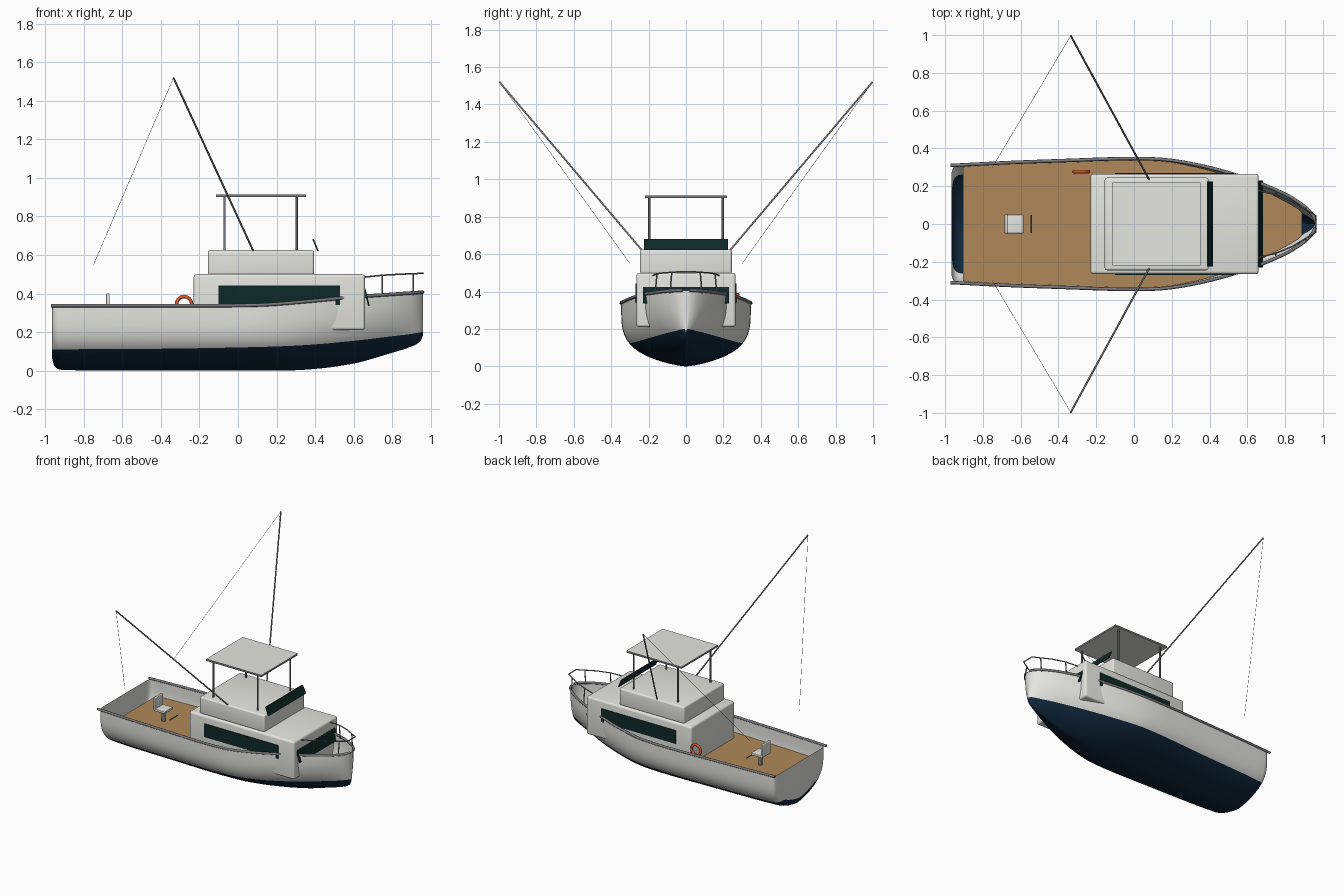
import bpy, bmesh, math
from mathutils import Vector

if "Cube" in bpy.data.objects:
    bpy.data.objects.remove(bpy.data.objects["Cube"], do_unlink=True)


def material(name, rgb):
    m = bpy.data.materials.new(name)
    m.use_nodes = True
    m.diffuse_color = (*rgb, 1)
    m.node_tree.nodes["Principled BSDF"].inputs["Base Color"].default_value = (*rgb, 1)
    return m


WHITE = material("white_paint", (0.78, 0.78, 0.75))
NAVY = material("navy_antifouling", (0.005, 0.02, 0.045))
WOOD = material("deck_wood", (0.43, 0.25, 0.1))
STEEL = material("grey_steel", (0.2, 0.2, 0.21))
GLASS = material("dark_glass", (0.004, 0.022, 0.02))
ORANGE = material("ring_orange", (0.75, 0.1, 0.02))


def finish(name, bm, mats, smooth=True):
    me = bpy.data.meshes.new(name)
    bmesh.ops.recalc_face_normals(bm, faces=bm.faces)
    bm.to_mesh(me)
    bm.free()
    for m in mats:
        me.materials.append(m)
    if smooth:
        me.shade_smooth()
        me.set_sharp_from_angle(angle=math.radians(40))
    ob = bpy.data.objects.new(name, me)
    bpy.context.collection.objects.link(ob)
    return ob


def box(name, lo, hi, mat, bevel=0.0, lean=0.0):
    """Box between two corners; lean shifts the top along x."""
    bm = bmesh.new()
    bmesh.ops.create_cube(bm, size=1)
    for v in bm.verts:
        top = v.co.z > 0
        v.co = [l + (c + 0.5) * (h - l) for l, h, c in zip(lo, hi, v.co)]
        v.co.x += lean if top else 0
    if bevel:
        bmesh.ops.bevel(bm, geom=bm.edges[:], offset=bevel, segments=4,
                        profile=0.5, affect='EDGES')
    return finish(name, bm, [mat], bool(bevel))


def tube(name, points, radius, mat=STEEL):
    cu = bpy.data.curves.new(name, 'CURVE')
    cu.dimensions = '3D'
    cu.bevel_depth = radius
    cu.bevel_resolution = 2
    cu.use_fill_caps = True
    sp = cu.splines.new('POLY')
    sp.points.add(len(points) - 1)
    for p, co in zip(sp.points, points):
        p.co = (*co, 1)
    cu.materials.append(mat)
    ob = bpy.data.objects.new(name, cu)
    bpy.context.collection.objects.link(ob)
    return ob


def flip(points, side):
    return [(x, y * side, z) for x, y, z in points]


SIDES = (("left", 1), ("right", -1))

# Hull stations: x, half width, sheer height, keel height, waterline
STATIONS = [Vector(s) for s in (
    (-0.965, 0.275, 0.335, 0.06, 0.11),
    (-0.955, 0.3, 0.335, 0.025, 0.11),
    (-0.92, 0.312, 0.335, 0.004, 0.11),
    (-0.4, 0.335, 0.335, 0.0, 0.113),
    (0.1, 0.345, 0.338, 0.0, 0.122),
    (0.35, 0.31, 0.356, 0.004, 0.132),
    (0.6, 0.24, 0.38, 0.036, 0.154),
    (0.8, 0.158, 0.394, 0.092, 0.178),
    (0.9, 0.095, 0.401, 0.124, 0.19),
    (0.945, 0.05, 0.404, 0.15, 0.198),
    (0.96, 0.018, 0.405, 0.18, 0.2))]


def catmull(a, b, c, d, t):
    """Smooth curve from b to c, with tangents scaled by station spacing."""
    h = c[0] - b[0]
    m0 = (c - a) * (h / (c[0] - a[0]))
    m1 = (d - b) * (h / (d[0] - b[0]))
    t2, t3 = t * t, t * t * t
    return (b * (2*t3 - 3*t2 + 1) + m0 * (t3 - 2*t2 + t)
            + c * (3*t2 - 2*t3) + m1 * (t3 - t2))


rings = []
for i in range(len(STATIONS) - 1):
    a, b, c, d = (STATIONS[min(max(i + k, 0), len(STATIONS) - 1)] for k in (-1, 0, 1, 2))
    steps = 8 if c[0] - b[0] > 0.1 else 3
    rings += [catmull(a, b, c, d, s / steps) for s in range(steps)]
rings.append(STATIONS[-1])


def half_width(st, z):
    x, w, sheer, keel, _ = st
    t = min(max((z - keel) / (sheer - keel), 0), 1)
    power = 4 - 1.8 * min(max((x - 0.2) / 0.7, 0), 1)
    return w * (1 - (1 - t) ** power) ** 0.75


# Hull shell, with one row of vertices exactly on the waterline
ROWS = 9
bm = bmesh.new()
grid = []
for st in rings:
    x, w, sheer, keel, water = st
    zs = [keel + (water - keel) * (k / ROWS) ** 1.8 for k in range(ROWS)]
    zs += [water + (sheer - water) * k / ROWS for k in range(ROWS + 1)]
    section = [(-half_width(st, z), z) for z in reversed(zs)]
    section += [(half_width(st, z), z) for z in zs[1:]]
    grid.append([bm.verts.new((x, y, z)) for y, z in section])
for r0, r1 in zip(grid, grid[1:]):
    for j in range(len(r0) - 1):
        f = bm.faces.new((r0[j], r1[j], r1[j + 1], r0[j + 1]))
        f.material_index = int(ROWS <= j < 3 * ROWS)
for end in (grid[0], grid[-1]):
    bm.faces.new(end)
finish("hull", bm, [WHITE, NAVY])

# Deck sheet fitted inside the hull
DECK = 0.22
bm = bmesh.new()
inside = [st for st in rings if -0.93 < st[0] < 0.905]
edge = [(max(min(st[0], 0.89), -0.905), half_width(st, DECK) - 0.006) for st in inside]
rows = [(bm.verts.new((x, -y, DECK)), bm.verts.new((x, y, DECK))) for x, y in edge]
for (a, b), (c, d) in zip(rows, rows[1:]):
    bm.faces.new((a, c, d, b))
finish("deck", bm, [WOOD], False)

# Cap rails along the sheer
sheer_line = [(st[0], st[1], st[2] + 0.002) for st in rings if st[0] > -0.92]
sheer_line.insert(0, (-0.972, 0.31, 0.337))
for label, s in SIDES:
    tube("cap_rail_" + label, flip(sheer_line, s), 0.009)

# Cabin and flybridge
box("cabin", (-0.23, -0.265, 0.21), (0.66, 0.265, 0.5), WHITE, 0.015)
box("flybridge", (-0.155, -0.245, 0.495), (0.395, 0.245, 0.625), WHITE, 0.012)
for label, s in SIDES:
    y0, y1 = sorted((0.262 * s, 0.27 * s))
    box("side_window_" + label, (-0.1, y0, 0.34), (0.53, y1, 0.442), GLASS)
box("cabin_windscreen", (0.676, -0.23, 0.335), (0.684, 0.23, 0.425), GLASS, lean=-0.022)
box("flybridge_windscreen", (0.411, -0.225, 0.622), (0.419, 0.225, 0.682), GLASS, lean=-0.025)

# Sun roof with grey rim, on four posts
roof = box("sun_roof", (-0.115, -0.22, 0.9), (0.352, 0.22, 0.914), WHITE)
roof.data.materials.append(STEEL)
for p in roof.data.polygons:
    p.material_index = int(abs(p.normal.z) < 0.5)
for label, s in SIDES:
    for place, x in (("aft", -0.07), ("forward", 0.305)):
        tube(f"roof_post_{place}_{label}", [(x, 0.197 * s, 0.62), (x, 0.197 * s, 0.903)], 0.006)

# Outriggers and their lines
TIP = (-0.335, 0.997, 1.52)
for label, s in SIDES:
    tube("outrigger_" + label, flip([(0.08, 0.235, 0.62), TIP], s), 0.005)
    tube("outrigger_line_" + label, flip([TIP, (-0.75, 0.3, 0.55)], s), 0.001)

# Bow rail with stanchions
side = [(0.655, 0.178, 0.485), (0.75, 0.155, 0.495), (0.84, 0.118, 0.5),
        (0.91, 0.076, 0.503), (0.962, 0.045, 0.505)]
tube("bow_rail", side + flip(side, -1)[::-1], 0.004)
for label, s in SIDES:
    for place, (x, y, z) in (("aft", side[1]), ("forward", side[3])):
        tube(f"bow_stanchion_{place}_{label}", flip([(x, y, z), (x, y + 0.01, 0.39)], s), 0.004)

# Fishing chair with footrest
box("chair_seat", (-0.68, -0.05, 0.3), (-0.585, 0.05, 0.318), WHITE, 0.004)
box("chair_back", (-0.685, -0.05, 0.305), (-0.667, 0.05, 0.4), WHITE, 0.005)
tube("chair_post", [(-0.63, 0, DECK), (-0.63, 0, 0.305)], 0.014)
tube("chair_footrest", [(-0.545, -0.047, 0.265), (-0.545, 0.047, 0.265)], 0.004)

# Life ring beside the cabin
bpy.ops.mesh.primitive_torus_add(location=(-0.28, 0.277, 0.345), rotation=(math.pi / 2, 0, 0),
                                 major_radius=0.039, minor_radius=0.009,
                                 major_segments=32, minor_segments=10)
ring = bpy.context.object
ring.name = "life_ring"
ring.data.materials.append(ORANGE)
ring.data.shade_smooth()
